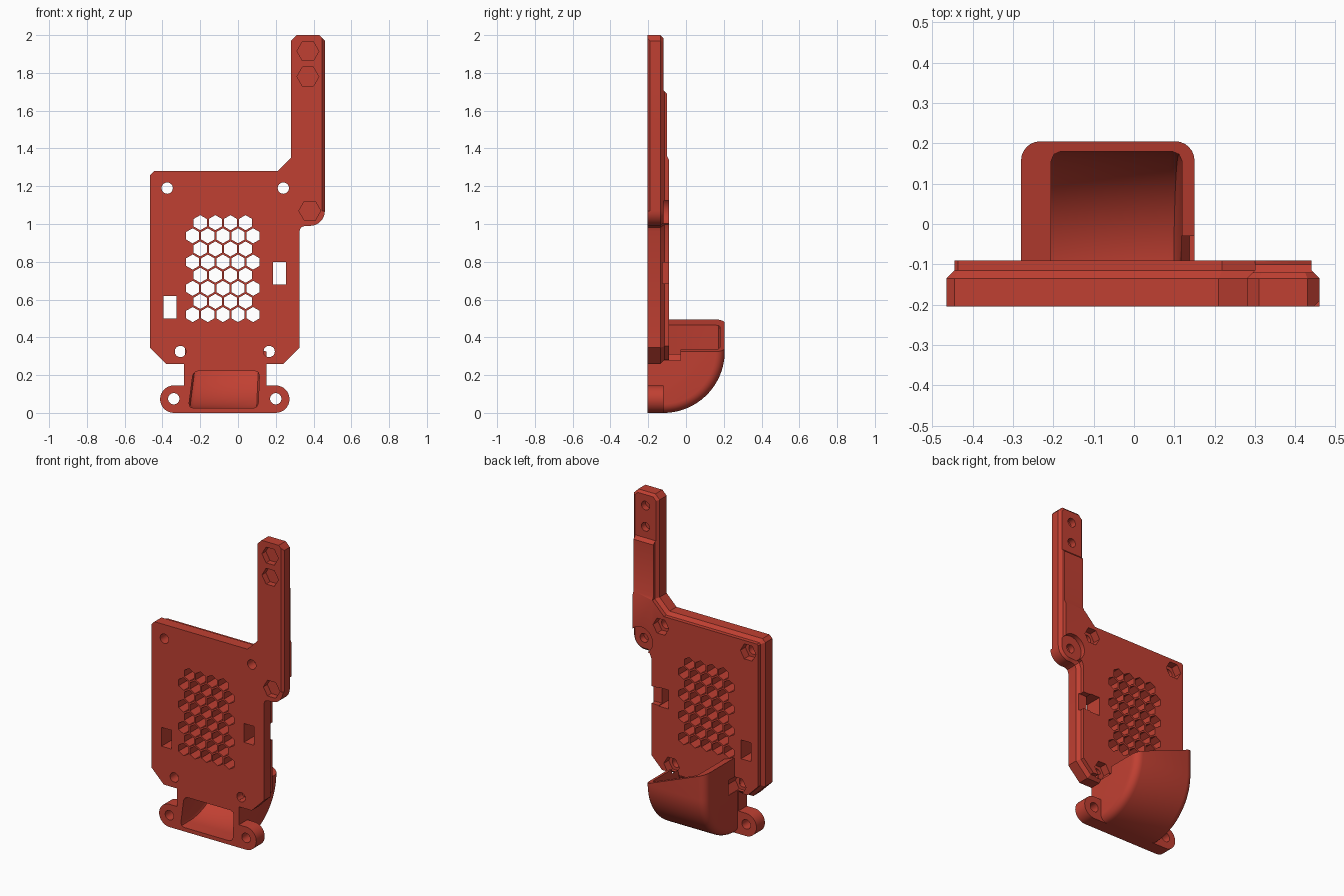
import bpy, bmesh, math
from mathutils import Vector

if "Cube" in bpy.data.objects:
    bpy.data.objects.remove(bpy.data.objects["Cube"])

red = bpy.data.materials.new("brick_red")
red.diffuse_color = (0.53, 0.051, 0.032, 1)
red.use_nodes = True
red.node_tree.nodes["Principled BSDF"].inputs["Base Color"].default_value = red.diffuse_color


def make(name, solids):
    """One object from lofted solids, each a list of equal-length 3D loops."""
    bm = bmesh.new()
    for loops in solids:
        rings = [[bm.verts.new(p) for p in loop] for loop in loops]
        n = len(rings[0])
        for a, b in zip(rings, rings[1:]):
            for i in range(n):
                j = (i + 1) % n
                bm.faces.new((a[i], a[j], b[j], b[i]))
        bm.faces.new(rings[0])
        bm.faces.new(rings[-1])
    bmesh.ops.recalc_face_normals(bm, faces=bm.faces)
    me = bpy.data.meshes.new(name)
    bm.to_mesh(me)
    bm.free()
    me.materials.append(red)
    ob = bpy.data.objects.new(name, me)
    bpy.context.collection.objects.link(ob)
    return ob


def prism(pts, y0, y1):
    return [[(x, y, z) for x, z in pts] for y in (y0, y1)]


def ngon(x, z, r, n, turn=0.0):
    return [(x + r * math.cos(turn + math.tau * i / n),
             z + r * math.sin(turn + math.tau * i / n)) for i in range(n)]


def rect(x0, x1, z0, z1):
    return [(x0, z0), (x1, z0), (x1, z1), (x0, z1)]


def arc(cx, cz, r, a0, a1, n):
    return [(cx + r * math.cos(math.radians(a0 + (a1 - a0) * i / n)),
             cz + r * math.sin(math.radians(a0 + (a1 - a0) * i / n))) for i in range(n + 1)]


def inset(pts, d):
    """Mitred inward offset of a counter-clockwise outline."""
    out = []
    for i, p in enumerate(pts):
        p, a, b = Vector(p), Vector(pts[i - 1]), Vector(pts[(i + 1) % len(pts)])
        u, v = (p - a).normalized(), (b - p).normalized()
        n1, n2 = Vector((-u.y, u.x)), Vector((-v.y, v.x))
        out.append(tuple(p + (n1 + n2) * d / (1 + n1.dot(n2))))
    return out


def boolean(ob, other, op):
    m = ob.modifiers.new(op, 'BOOLEAN')
    m.operation, m.solver, m.object = op, 'EXACT', other
    bpy.context.view_layer.objects.active = ob
    bpy.ops.object.modifier_apply(modifier=m.name)
    bpy.data.objects.remove(other)


# Board plate and arm in one outline, with a chamfered step on the back rim
outline = [(-.465, .345), (-.38, .26), (.24, .26), (.325, .345), (.325, .96), (.333, .982),
           (.355, .99)] + arc(.38, 1.07, .08, -90, 0, 8) + [
           (.46, 1.97), (.43, 2), (.31, 2), (.28, 1.97), (.28, 1.35), (.21, 1.28),
           (-.445, 1.28), (-.465, 1.26)]
rim = [(-.205, 0), (-.135, 0), (-.115, .02), (-.09, .02)]
body = make("vented_bracket", [[[(x, y, z) for x, z in inset(outline, d)] for y, d in rim]])

# Thinner back on the arm, with a sloped step, and a chamfer on its front edge
step = [(-.12, 2.1), (-.12, 1.71), (-.10, 1.69), (-.10, 1.36), (-.09, 1.34), (0, 1.34), (0, 2.1)]
boolean(body, make("arm_step", [[[(x, y, z) for y, z in step] for x in (.2, .6)]]), 'DIFFERENCE')
edge = [(.445, -.215), (.445, -.205), (.46, -.19), (.5, -.19), (.5, -.215)]
boolean(body, make("arm_edge", [[[(x, y, z) for x, y in edge] for z in (1.07, 2.1)]]), 'DIFFERENCE')
boolean(body, make("pivot_recess", [prism(ngon(.38, 1.07, .081, 32), -.12, 0)]), 'DIFFERENCE')

# Honeycomb vent, windows and screw holes
cuts = []
for row in range(8):
    odd = row % 2
    for col in range(4 + odd):
        cuts.append(prism(ngon(-.2 - .04 * odd + .08 * col, 1.007 - .0695 * row, .04, 6,
                               math.pi / 6), -.3, 0))
screws = [(-.375, 1.19), (.24, 1.19), (.165, .325), (-.305, .325)]
cuts += [prism(ngon(x, z, .03, 24), -.3, 0) for x, z in screws]
cuts += [prism(rect(-.395, -.325, .5, .62), -.3, 0), prism(rect(.185, .255, .68, .8), -.3, 0)]
boolean(body, make("openings", cuts), 'DIFFERENCE')
boolean(body, make("side_notch", [prism(rect(.22, .4, .685, .795), -.125, 0)]), 'DIFFERENCE')

# Arm bolt holes from the back, hexagon pockets from the front
bolts = [(.37, 1.915), (.37, 1.78), (.38, 1.07)]
cuts = [prism(ngon(x, z, .028, 24), -.16, 0) for x, z in bolts]
cuts += [prism(ngon(x, z, .058, 6), -.3, -.165) for x, z in bolts]
boolean(body, make("bolt_pockets", cuts), 'DIFFERENCE')

# Mounting foot with rounded ears and a neck up to the plate
foot = arc(.2, .0725, .0725, -90, 90, 16) + [(.15, .145), (.15, .3), (-.285, .3), (-.285, .145)] \
    + arc(-.34, .0725, .0725, 90, 270, 16)
boolean(body, make("foot", [prism(foot, -.205, -.12)]), 'UNION')


# Air scoop: quarter-round elbow with rounded side edges
def scoop_loop(x, o):
    pts = [(-.15, o)] + arc(-.12, .325, .325 - o, -90, 0, 24) + [(.205 - o, .6), (-.15, .6)]
    return [(x, y, z) for y, z in pts]


R = .048
stations = [(R * (1 - math.sin(a)), R * (1 - math.cos(a)))
            for a in (math.pi / 2 * i / 6 for i in range(7))]   # (offset, distance in)
left = [scoop_loop(-.28 + d, o) for d, o in [(o, d) for d, o in stations][::1]]
left = [scoop_loop(-.28 + R * (1 - math.cos(t)), R * (1 - math.sin(t)))
        for t in (math.pi / 2 * i / 6 for i in range(7))]
right = [scoop_loop(.15 - R * (1 - math.cos(t)), R * (1 - math.sin(t)))
         for t in (math.pi / 2 * i / 6 for i in range(6, -1, -1))]
scoop = make("scoop", [left + right])
slant = [(.25, .285), (-.4, .542), (-.4, 1), (.25, 1)]
boolean(scoop, make("slant", [prism(slant, -.4, .4)]), 'DIFFERENCE')
boolean(body, scoop, 'UNION')


# Hollow channel from the front mouth up to the slanted opening
def channel_loop(x, o, lean):
    pts = [(-.25, .025 + o)] + arc(-.12, .325, .3 - o, -90, 0, 24) + [
        (.18 - o, .65), (-.09, .65), (-.09, .28), (-.13, .222 - o), (-.25, .222 - o)]
    return [(x + lean * (z - .12) / .35, y, z) for y, z in pts]


c = .025
channel = [channel_loop(-.25, c, .045), channel_loop(-.25 + c * .3, c * .3, .045),
           channel_loop(-.25 + c, 0, .045), channel_loop(.11 - c, 0, .015),
           channel_loop(.11 - c * .3, c * .3, .015), channel_loop(.11, c, .015)]
boolean(body, make("channel", [channel]), 'DIFFERENCE')

# Nut pockets on the back and ear holes
cuts = [prism(ngon(x, z, .055, 6), -.14, 0 if z > 1 else -.03) for x, z in screws]
cuts += [prism(ngon(x, .075, .03, 24), -.3, 0) for x in (-.34, .2)]
boolean(body, make("nut_pockets", cuts), 'DIFFERENCE')

bpy.ops.object.select_all(action='DESELECT')
body.select_set(True)
bpy.context.view_layer.objects.active = body
bpy.ops.object.shade_smooth_by_angle(angle=math.radians(30))
